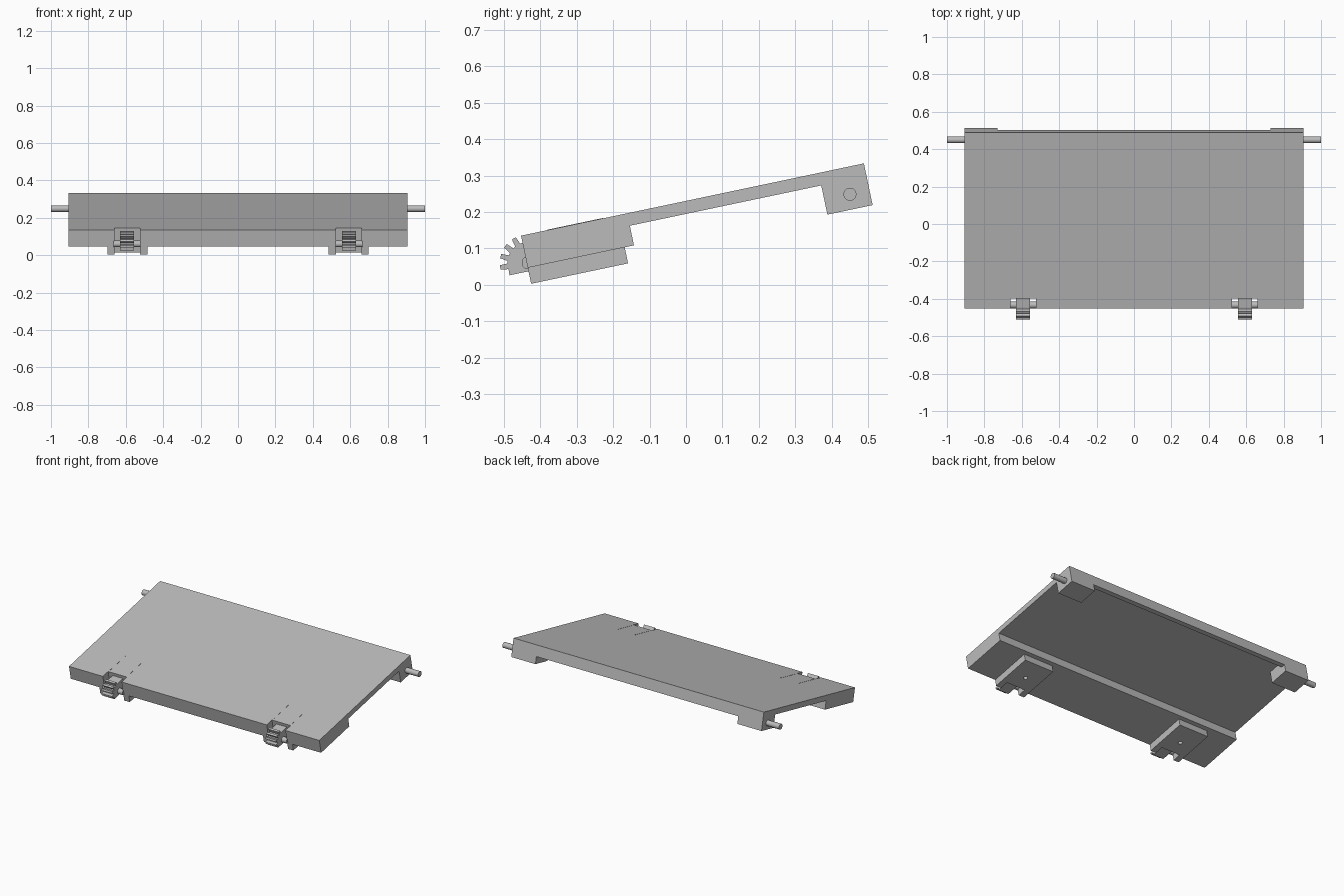
import bpy, bmesh, math
from mathutils import Matrix

cube = bpy.data.objects.get("Cube")
if cube:
    bpy.data.objects.remove(cube, do_unlink=True)

grey = bpy.data.materials.new("mid grey")
grey.use_nodes = True
grey.diffuse_color = (0.5, 0.5, 0.5, 1)
grey.node_tree.nodes["Principled BSDF"].inputs["Base Color"].default_value = (0.5, 0.5, 0.5, 1)

# Sloping frame: u runs back along the deck, w is up from its top surface
TILT = Matrix.Translation((0, -0.453, 0.135)) @ Matrix.Rotation(math.radians(11.9), 4, 'X')


def prism(name, profile, x0, x1):
    """Extrude a (u, w) profile from x0 to x1."""
    bm = bmesh.new()
    face = bm.faces.new([bm.verts.new((x0, u, w)) for u, w in profile])
    out = bmesh.ops.extrude_face_region(bm, geom=[face])
    verts = [g for g in out["geom"] if isinstance(g, bmesh.types.BMVert)]
    bmesh.ops.translate(bm, verts=verts, vec=(x1 - x0, 0, 0))
    bmesh.ops.recalc_face_normals(bm, faces=bm.faces)
    mesh = bpy.data.meshes.new(name)
    bm.to_mesh(mesh)
    bm.free()
    mesh.materials.append(grey)
    obj = bpy.data.objects.new(name, mesh)
    obj.matrix_world = TILT
    bpy.context.collection.objects.link(obj)
    return obj


def box(name, x0, x1, u0, u1, w0, w1):
    return prism(name, [(u0, w0), (u1, w0), (u1, w1), (u0, w1)], x0, x1)


def rod(name, x0, x1, u, w, r, sides=16):
    ring = [(u + r * math.cos(i * math.tau / sides), w + r * math.sin(i * math.tau / sides))
            for i in range(sides)]
    obj = prism(name, ring, x0, x1)
    smooth(obj)
    return obj


def smooth(obj):
    bpy.ops.object.select_all(action='DESELECT')
    obj.select_set(True)
    bpy.context.view_layer.objects.active = obj
    bpy.ops.object.shade_smooth_by_angle(angle=math.radians(35))


def cut(obj, cutter):
    mod = obj.modifiers.new("cut", 'BOOLEAN')
    mod.operation, mod.solver, mod.object = 'DIFFERENCE', 'EXACT', cutter
    bpy.context.view_layer.update()
    bpy.context.view_layer.objects.active = obj
    bpy.ops.object.modifier_apply(modifier=mod.name)


# Toothed sector with a flat underside
def gear_profile(cu, cw, root, tip):
    pts = [(0.07, -0.02), (cu, -0.02)]
    for tooth in range(4):
        mid = 109 + 23 * tooth
        for da, r in ((-8, root), (-5, tip), (4, tip), (8, root)):
            a = math.radians(mid + da)
            pts.append((cu + r * math.cos(a), cw + r * math.sin(a)))
    return pts + [(-0.053, -0.1), (0.07, -0.1)]


# Deck: thick front bar and thin panel in one section
deck = prism("deck", [(0, 0), (0.962, 0), (0.962, -0.035), (0.298, -0.035),
                      (0.298, -0.09), (0, -0.09)], -0.905, 0.905)
box("rear_lip", -0.74, 0.74, 0.935, 0.962, -0.07, -0.03)

for s, side in ((1, "left"), (-1, "right")):
    # Rear corner block and pivot
    box(side + "_rear_block", s * 0.73, s * 0.905, 0.835, 0.962, -0.117, -0.03)
    rod(side + "_pivot", s * 0.9, s, 0.907, -0.075, 0.018)

    # Hinge pad under the front bar
    pad = box(side + "_hinge_pad", s * 0.485, s * 0.698, 0, 0.272, -0.135, -0.09)
    notch = box("notch_cutter", s * 0.525, s * 0.66, -0.02, 0.055, -0.2, 0.1)
    hole = rod("hole_cutter", 0, 0.05, 0, 0, 0.013)
    hole.matrix_world = TILT @ Matrix.Translation((s * 0.592, 0.145, -0.11)) @ Matrix.Rotation(math.radians(90), 4, 'Y')
    cut(deck, notch)
    cut(pad, notch)
    cut(pad, hole)
    for helper in (notch, hole):
        bpy.data.objects.remove(helper, do_unlink=True)

    # Gear and its pin inside the notch
    prism(side + "_gear", gear_profile(0.004, -0.077, 0.057, 0.078), s * 0.555, s * 0.63)
    rod(side + "_gear_pin", s * 0.52, s * 0.665, 0.004, -0.077, 0.018)

    # Fine seams on the top surface
    for x in (0.527, 0.657):
        box(side + "_seam", s * (x - 0.002), s * (x + 0.002), 0.075, 0.23, -0.005, 0.001)
